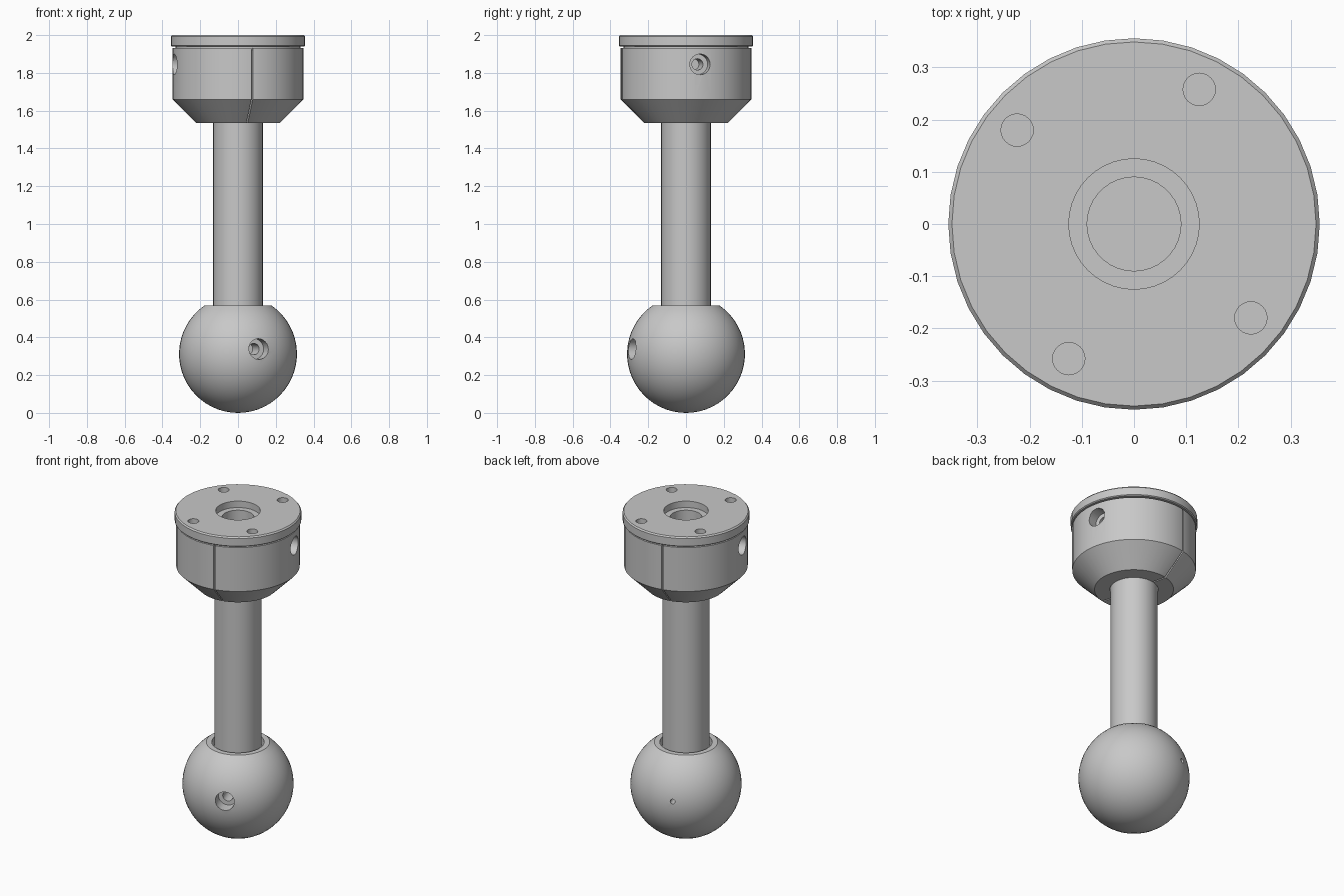
import bpy, bmesh
from math import pi, sin, cos, radians, asin
from mathutils import Matrix, Vector

if "Cube" in bpy.data.objects:
    bpy.data.objects.remove(bpy.data.objects["Cube"])

metal = bpy.data.materials.new("grey metal")
metal.use_nodes = True
metal.diffuse_color = (0.58, 0.58, 0.58, 1)
metal.node_tree.nodes["Principled BSDF"].inputs["Base Color"].default_value = metal.diffuse_color


def make_object(name, bm):
    bmesh.ops.recalc_face_normals(bm, faces=bm.faces)
    mesh = bpy.data.meshes.new(name)
    bm.to_mesh(mesh)
    bm.free()
    mesh.materials.append(metal)
    obj = bpy.data.objects.new(name, mesh)
    bpy.context.collection.objects.link(obj)
    return obj


def lathe(name, profile, sides, matrix=Matrix(), closed=False):
    """Revolve (radius, height) points around z."""
    bm = bmesh.new()
    verts = [bm.verts.new((r, 0, z)) for r, z in profile]
    edges = [bm.edges.new(pair) for pair in zip(verts, verts[1:])]
    if closed:
        edges.append(bm.edges.new((verts[-1], verts[0])))
    bmesh.ops.spin(bm, geom=verts + edges, cent=(0, 0, 0), axis=(0, 0, 1),
                   angle=2 * pi, steps=sides, use_duplicate=False)
    bmesh.ops.remove_doubles(bm, verts=bm.verts, dist=1e-5)
    bm.transform(matrix)
    return make_object(name, bm)


def drill(steps, matrix):
    """Stepped cutter from (radius, inner end) steps, starting outside the part."""
    top = 0.5
    profile = [(0, top)]
    for radius, end in steps:
        profile += [(radius, top), (radius, end)]
        top = end
    return lathe("cutter", profile + [(0, top)], 24, matrix)


def cut(obj, cutter):
    mod = obj.modifiers.new("cut", "BOOLEAN")
    mod.operation = "DIFFERENCE"
    mod.solver = "EXACT"
    mod.object = cutter
    bpy.context.view_layer.objects.active = obj
    bpy.ops.object.modifier_apply(modifier=mod.name)
    bpy.data.objects.remove(cutter)


def sideways(angle, height):
    """Point the z axis horizontally at an angle from +x."""
    return (Matrix.Translation((0, 0, height)) @ Matrix.Rotation(radians(angle), 4, "Z")
            @ Matrix.Rotation(pi / 2, 4, "Y"))


# Ball with a flat top, a socket for the post and a set screw hole
R, flat_z, n = 0.312, 0.568, 22
stop = asin((flat_z - R) / R)
arc = [-pi / 2 + (stop + pi / 2) * i / n for i in range(n + 1)]
ball_profile = [(R * cos(a) if i else 0, R + R * sin(a)) for i, a in enumerate(arc)]
ball = lathe("ball", ball_profile + [(0.147, flat_z), (0.147, 0.52), (0, 0.52)], 48)
cut(ball, drill([(0.055, 0.235), (0.03, 0.14)], sideways(-69, 0.338)))
cut(ball, drill([(0.014, 0.14)], sideways(111, 0.338)))

# Post with a blind bore in its upper end
post = lathe("post", [(0, 0.48), (0.132, 0.48), (0.132, 1.96), (0.09, 1.96),
                      (0.09, 1.75), (0, 1.75)], 36)

# Two clamp halves, each with a counterbored screw hole
split = 12.5
halves = []
for name, turn in (("clamp_left", split), ("clamp_right", split + 180)):
    half = lathe(name, [(0.135, 1.535), (0.222, 1.535), (0.347, 1.66),
                        (0.347, 1.932), (0.135, 1.932)], 48, closed=True)
    bm = bmesh.new()
    bmesh.ops.create_cube(bm, size=2)
    bm.transform(Matrix.Rotation(radians(turn), 4, "Z")
                 @ Matrix.Translation((-0.996, 0, 1.7)))
    cut(half, make_object("cutter", bm))
    cut(half, drill([(0.055, 0.28), (0.03, 0.18)], sideways(turn, 1.845)))
    halves.append(half)

# Top plate with four bolt holes
plate = lathe("top_plate", [(0.125, 2), (0.349, 2), (0.356, 1.992), (0.356, 1.945),
                            (0.35, 1.94), (0.332, 1.94), (0.332, 1.92), (0.125, 1.92)],
              40, closed=True)
for x, y in ((0.125, 0.258), (-0.224, 0.18)):
    for side in (1, -1):
        cut(plate, drill([(0.031, -0.5)], Matrix.Translation((x * side, y * side, 1.95))))

# Smooth shading with crisp machined edges
bpy.ops.object.select_all(action="DESELECT")
for obj in [ball, post, plate] + halves:
    obj.select_set(True)
    bpy.context.view_layer.objects.active = obj
bpy.ops.object.shade_smooth_by_angle(angle=radians(30))
